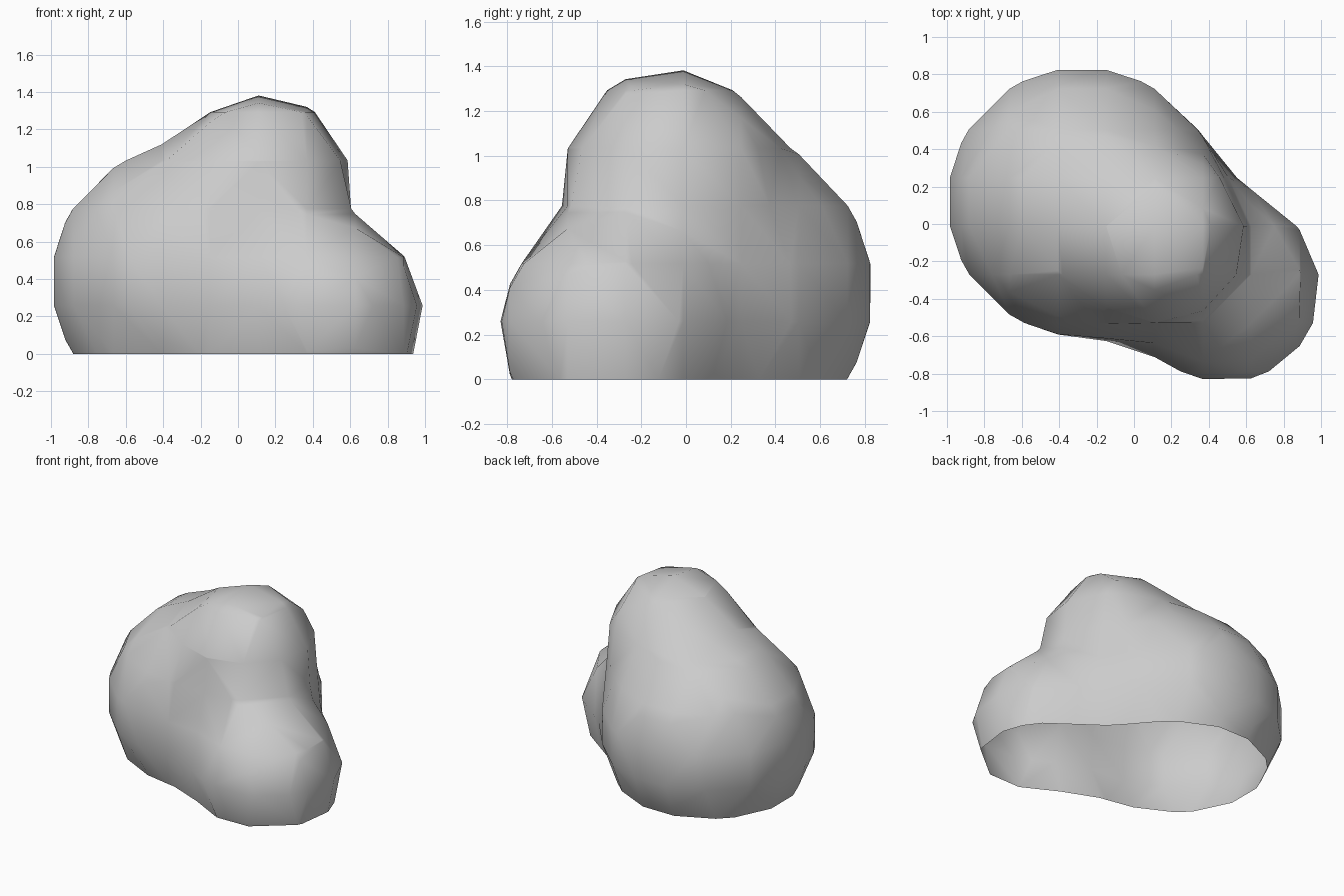
import bpy, bmesh, math
from mathutils import Vector

if "Cube" in bpy.data.objects:
    bpy.data.objects.remove(bpy.data.objects["Cube"])

# Blended balls: big left lobe, low right lobe, upper lobe, filler between the low two
BALLS = [((-0.28, 0.12, 0.39), 0.727),
         ((0.495, -0.345, 0.22), 0.498),
         ((0.14, -0.075, 0.925), 0.46),
         ((0.12, -0.1, 0.25), 0.47)]
BLEND = 0.09
STEP = 0.2585


def field(p):
    s = sum(math.exp(-((p - Vector(c)).length - r) / BLEND) for c, r in BALLS)
    return -BLEND * math.log(s)


def pos(n):
    return Vector((0.11 + STEP * n[0], -0.012 + STEP * n[1], STEP * n[2]))


def cell_faces(n):
    # the six square sides of a grid cell, as rings of corners
    for axis in range(3):
        u, v = (axis + 1) % 3, (axis + 2) % 3
        for side in (0, 1):
            ring = []
            for a, b in ((0, 0), (1, 0), (1, 1), (0, 1)):
                c = list(n)
                c[axis] += side
                c[u] += a
                c[v] += b
                ring.append(tuple(c))
            yield ring


# Coarse blob skin, left open where it meets the ground
values = {(i, j, k): field(pos((i, j, k)))
          for i in range(-6, 7) for j in range(-5, 7) for k in range(0, 8)}
bm = bmesh.new()
verts = {}


def crossing(a, b):
    key = (min(a, b), max(a, b))
    if key not in verts:
        inner, outer = sorted(key, key=values.get)
        lo, hi = pos(inner), pos(outer)
        for _ in range(12):
            mid = (lo + hi) / 2
            if field(mid) < 0:
                lo = mid
            else:
                hi = mid
        verts[key] = bm.verts.new(lo)
    return verts[key]


core = Vector((0.0, 0.0, 0.45))
for i in range(-6, 6):
    for j in range(-5, 6):
        for k in range(0, 7):
            links = {}
            for ring in cell_faces((i, j, k)):
                cuts = [crossing(ring[m], ring[(m + 1) % 4]) for m in range(4)
                        if (values[ring[m]] < 0) != (values[ring[(m + 1) % 4]] < 0)]
                for a, b in zip(cuts[::2], cuts[1::2]):
                    links.setdefault(a, []).append(b)
                    links.setdefault(b, []).append(a)
            # chain the cuts of this cell into polygons
            while links:
                v = next(iter(links))
                loop = []
                while v in links:
                    loop.append(v)
                    nxt = links.pop(v)
                    v = next((w for w in nxt if w in links), None)
                if len(loop) > 2:
                    f = bm.faces.new(loop)
                    f.smooth = True
                    f.normal_update()
                    if f.normal.dot(f.calc_center_median() - core) < 0:
                        f.normal_flip()

mesh = bpy.data.meshes.new("blob")
bm.to_mesh(mesh)
bm.free()
blob = bpy.data.objects.new("blob", mesh)
bpy.context.collection.objects.link(blob)
